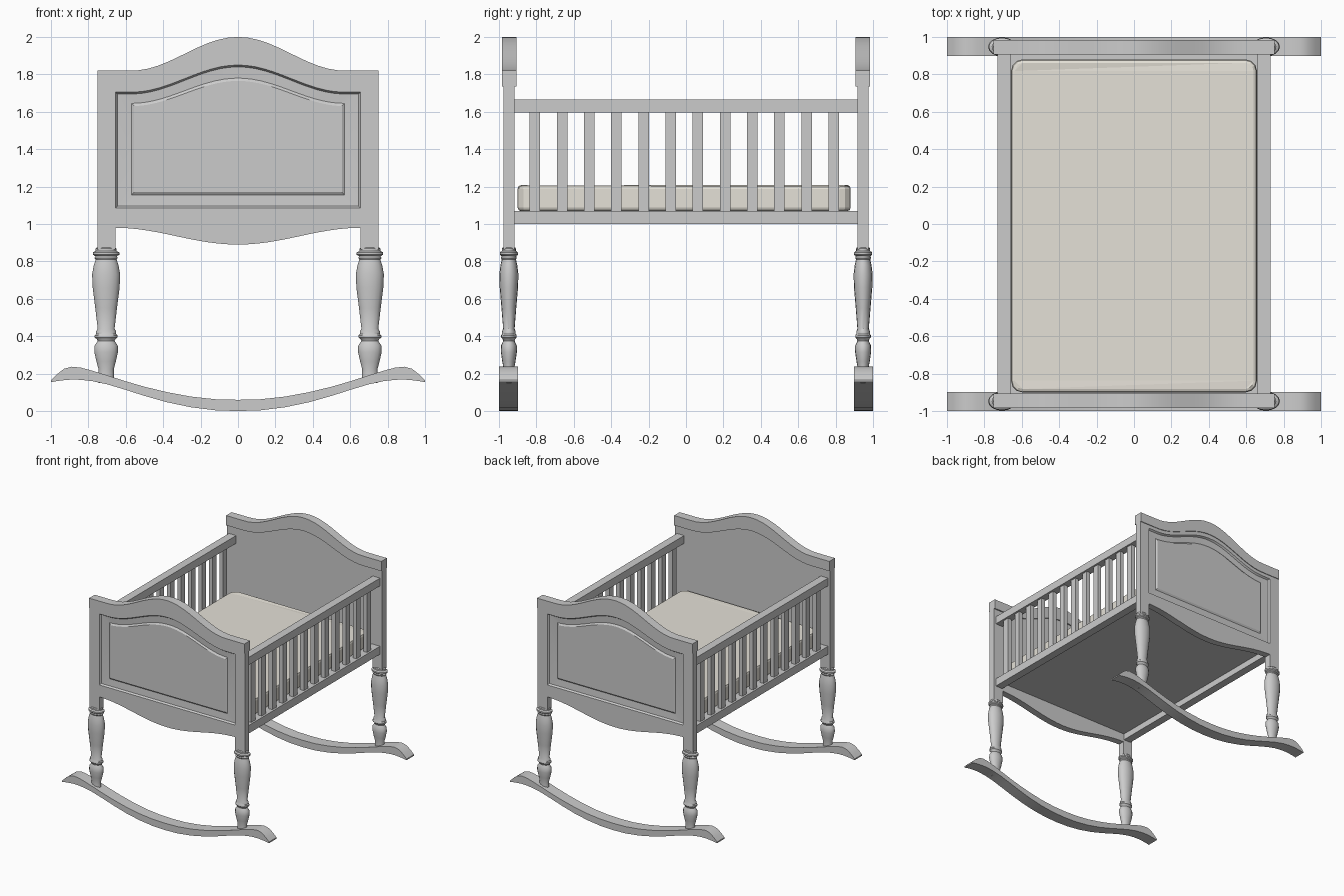
import bpy, bmesh, math, random

if "Cube" in bpy.data.objects:
    bpy.data.objects.remove(bpy.data.objects["Cube"])

N = 28  # samples across each curved edge


def finish(name, bm, mirror=(False, False), smooth=None):
    bmesh.ops.recalc_face_normals(bm, faces=bm.faces)
    me = bpy.data.meshes.new(name)
    bm.to_mesh(me)
    bm.free()
    ob = bpy.data.objects.new(name, me)
    bpy.context.collection.objects.link(ob)
    if any(mirror):
        m = ob.modifiers.new("mirror", 'MIRROR')
        m.use_axis = (mirror[0], mirror[1], False)
        m.use_mirror_merge = False
    if smooth:
        bpy.ops.object.select_all(action='DESELECT')
        ob.select_set(True)
        bpy.context.view_layer.objects.active = ob
        bpy.ops.object.shade_smooth_by_angle(angle=math.radians(smooth))
    return ob


def add_box(bm, x, y, z):
    vs = bmesh.ops.create_cube(bm, size=1)['verts']
    for v in vs:
        v.co = [(a[0] + a[1]) / 2 + c * (a[1] - a[0]) for a, c in zip((x, y, z), v.co)]


def box(name, x, y, z, mirror=(False, False)):
    bm = bmesh.new()
    add_box(bm, x, y, z)
    return finish(name, bm, mirror)


def bump(x, w):
    return 0.5 * (1 + math.cos(math.pi * x / w)) if abs(x) < w else 0.0


def stack(name, layers):
    """Rings (half width, y, top base, top rise, bottom base, bottom rise) bridged in order."""
    bm = bmesh.new()
    rings = []
    for hw, y, tb, tr, bb, br in layers:
        xs = [hw * (2 * i / N - 1) for i in range(N + 1)]
        top = [bm.verts.new((x, y, tb + tr * bump(x, 0.57))) for x in xs]
        bot = [bm.verts.new((x, y, bb + br * bump(x, bw(bb)))) for x in xs]
        rings.append((top, bot))
    for a, b in zip(rings, rings[1:]):
        la, lb = a[0] + a[1][::-1], b[0] + b[1][::-1]
        for i in range(len(la)):
            j = (i + 1) % len(la)
            bm.faces.new((la[i], la[j], lb[j], lb[i]))
    for top, bot in (rings[0], rings[-1]):
        for i in range(N):
            bm.faces.new((top[i], top[i + 1], bot[i + 1], bot[i]))
    return finish(name, bm, (False, True), 25)


def bw(base):
    return 0.66 if base < 1.05 else 0.57


# end panels: scalloped board, recessed frame, raised field
stack("end_panel", [
    (0.75, -0.917, 1.75, 0.15, 0.98, -0.09),
    (0.75, -0.977, 1.75, 0.15, 0.98, -0.09),
    (0.655, -0.977, 1.705, 0.145, 1.085, 0),
    (0.645, -0.962, 1.695, 0.145, 1.095, 0),
    (0.57, -0.958, 1.645, 0.135, 1.155, 0),
    (0.555, -0.968, 1.63, 0.135, 1.17, 0)])

# thicker arched top caps
stack("end_cap", [
    (0.75, -0.906, 1.82, 0.18, 1.735, 0.15),
    (0.75, -0.983, 1.82, 0.18, 1.735, 0.15)])

# corner posts below the panels
box("corner_post", (0.655, 0.75), (-0.977, -0.917), (0.865, 1.0), (True, True))

# turned legs, flattened front to back
profile = [(0.048, 0.875), (0.056, 0.868), (0.056, 0.856), (0.071, 0.848), (0.071, 0.836),
           (0.058, 0.828), (0.062, 0.818), (0.056, 0.81), (0.066, 0.78), (0.075, 0.73),
           (0.072, 0.66), (0.058, 0.55), (0.045, 0.44), (0.054, 0.425), (0.054, 0.412),
           (0.061, 0.405), (0.061, 0.393), (0.05, 0.385), (0.045, 0.375), (0.062, 0.35),
           (0.063, 0.315), (0.052, 0.265), (0.041, 0.225), (0.042, 0.20), (0.04, 0.15)]
bm = bmesh.new()
S = 16
rings = [[bm.verts.new((0.705 + r * math.cos(2 * math.pi * k / S),
                        -0.947 + 0.68 * r * math.sin(2 * math.pi * k / S), z))
          for k in range(S)] for r, z in profile]
for a, b in zip(rings, rings[1:]):
    for k in range(S):
        bm.faces.new((a[k], a[(k + 1) % S], b[(k + 1) % S], b[k]))
bm.faces.new(rings[0])
bm.faces.new(rings[-1])
finish("turned_leg", bm, (True, True), 35)

# rockers: curved runners with upturned tips
pairs = [(0, 0.06, 0.0), (0.12, 0.063, 0.004), (0.25, 0.077, 0.02), (0.38, 0.101, 0.047),
         (0.5, 0.13, 0.081), (0.6, 0.159, 0.113), (0.7, 0.191, 0.143), (0.78, 0.216, 0.16),
         (0.84, 0.232, 0.167), (0.89, 0.237, 0.168), (0.93, 0.226, 0.165),
         (0.97, 0.195, 0.16), (1.0, 0.165, 0.154)]
full = [(-x, t, b) for x, t, b in pairs[:0:-1]] + pairs
bm = bmesh.new()
secs = [[bm.verts.new(c) for c in ((x, -1.0, t), (x, -0.897, t), (x, -0.897, b), (x, -1.0, b))]
        for x, t, b in full]
for a, b in zip(secs, secs[1:]):
    for k in range(4):
        bm.faces.new((a[k], a[(k + 1) % 4], b[(k + 1) % 4], b[k]))
bm.faces.new(secs[0])
bm.faces.new(secs[-1])
finish("rocker", bm, (False, True), 25)

# side rails and slats
box("top_rail", (0.66, 0.73), (-0.917, 0.917), (1.597, 1.665), (True, False))
box("bottom_rail", (0.66, 0.73), (-0.917, 0.917), (1.0, 1.07), (True, False))
bm = bmesh.new()
for i in range(12):
    y = -0.808 + i * 0.1453
    add_box(bm, (0.677, 0.713), (y - 0.028, y + 0.028), (1.065, 1.6))
finish("side_slats", bm, (True, False))

# base board
box("base_board", (-0.665, 0.665), (-0.917, 0.917), (1.055, 1.068))

# mattress: rounded, slightly uneven block
bm = bmesh.new()
add_box(bm, (-0.657, 0.657), (-0.9, 0.88), (1.069, 1.207))
upright = [e for e in bm.edges if abs(e.verts[0].co.z - e.verts[1].co.z) > 0.1]
bmesh.ops.bevel(bm, geom=upright, offset=0.06, segments=3, affect='EDGES', profile=0.5)
rim = [e for e in bm.edges if abs(e.verts[0].co.z - e.verts[1].co.z) < 0.01]
bmesh.ops.bevel(bm, geom=rim, offset=0.018, segments=2, affect='EDGES', profile=0.5)
random.seed(3)
for v in bm.verts:
    if v.co.z > 1.1:
        v.co.z += random.uniform(-0.004, 0.003)
bmesh.ops.triangulate(bm, faces=[f for f in bm.faces if len(f.verts) > 4])
mattress = finish("mattress", bm)
mat = bpy.data.materials.new("cream_fabric")
mat.diffuse_color = (0.78, 0.75, 0.68, 1)
mat.use_nodes = True
mat.node_tree.nodes["Principled BSDF"].inputs["Base Color"].default_value = mat.diffuse_color
mattress.data.materials.append(mat)
